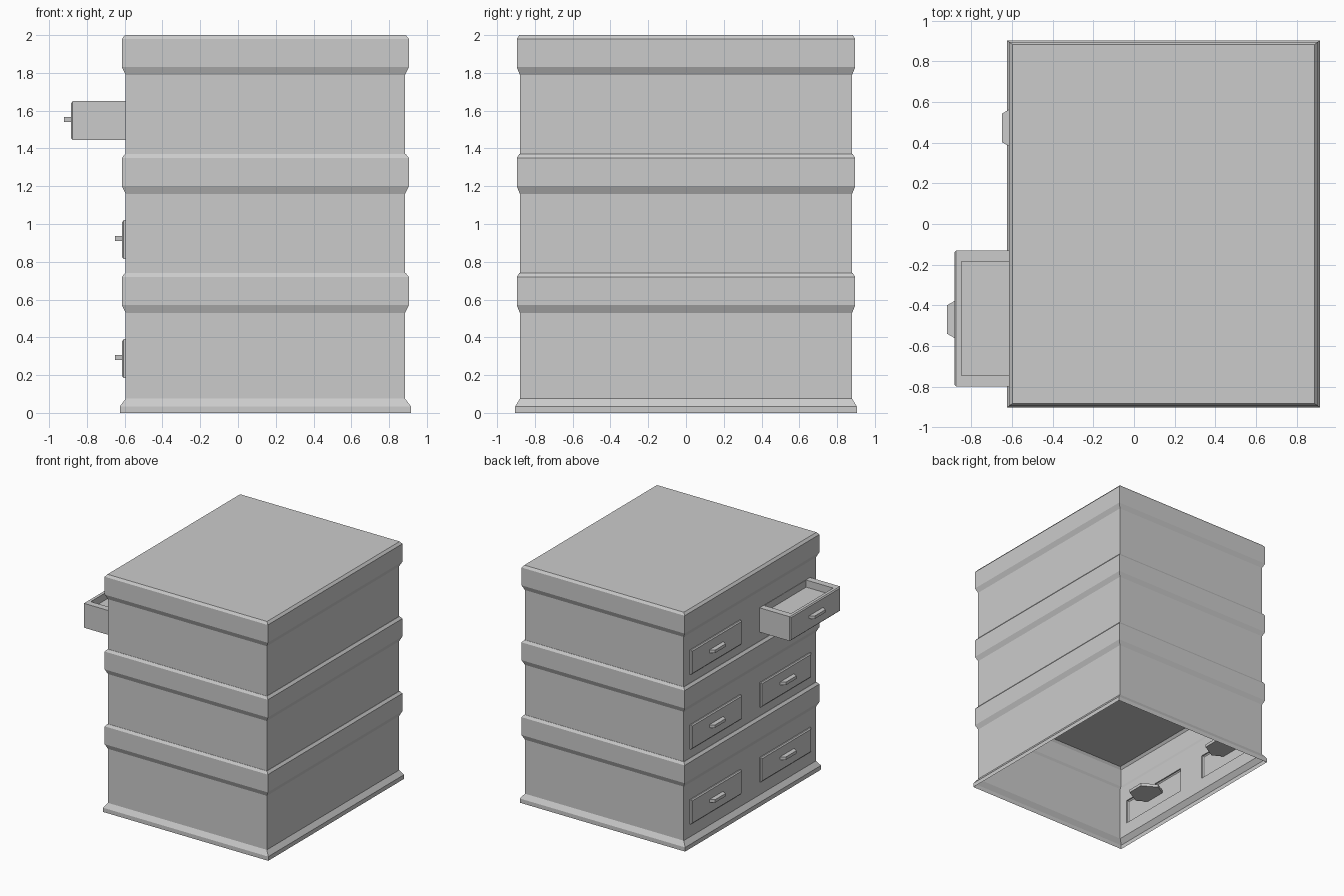
import bpy, bmesh

if "Cube" in bpy.data.objects:
    bpy.data.objects.remove(bpy.data.objects["Cube"])

WX0, WX1, WY = -0.595, 0.885, 0.88      # cabinet wall planes
TIER = 0.63                             # tier spacing
DRAWERS = [(-0.80, -0.13), (0.13, 0.80)]
DZ0, DZ1 = 0.185, 0.39                  # drawer heights within a tier
PULL = 0.27                             # how far the open drawer sticks out


def finish(bm, name):
    bmesh.ops.remove_doubles(bm, verts=bm.verts, dist=1e-5)
    me = bpy.data.meshes.new(name)
    bm.to_mesh(me)
    bm.free()
    ob = bpy.data.objects.new(name, me)
    bpy.context.collection.objects.link(ob)
    return ob


def face(bm, pts):
    bm.faces.new([bm.verts.new(p) for p in pts])


def loft(bm, rings, skip=(), cap=True):
    """Join rings of four points; skip holds (segment, side) pairs left open."""
    for s, (a, b) in enumerate(zip(rings, rings[1:])):
        for i in range(4):
            if (s, i) not in skip:
                j = (i + 1) % 4
                face(bm, (a[i], a[j], b[j], b[i]))
    if cap:
        face(bm, rings[-1])


def plan(o, z):
    """Horizontal rectangle, the wall outline grown by o."""
    x0, x1, y = WX0 - o, WX1 + o, WY + 0.8 * o
    return [(x0, -y, z), (x1, -y, z), (x1, y, z), (x0, y, z)]


def panel(x, y0, y1, z0, z1, inset=0):
    """Upright rectangle facing -x."""
    y0, y1, z0, z1 = y0 + inset, y1 - inset, z0 + inset, z1 - inset
    return [(x, y1, z0), (x, y0, z0), (x, y0, z1), (x, y1, z1)]


def tier_shell(k):
    """Moulded shell, open below, with two drawer openings on the -x side."""
    h = k * TIER
    bm = bmesh.new()
    foot = [(0.03, 0), (0.03, 0.035), (0, 0.075)] if k == 0 else [(0, 0.74)]
    z0, z1 = (0.075 if k == 0 else 0.11 + h), 0.53 + h
    prof = [(o, z if k == 0 else z - 0.63 + h) for o, z in foot]
    prof[-1] = (0, z0)
    prof += [(0, z1), (0.02, 0.57 + h), (0.02, 0.72 + h), (0.003, 0.74 + h)]
    loft(bm, [plan(o, z) for o, z in prof], skip={(len(foot) - 1, 3)})
    ys = [-WY, *DRAWERS[0], *DRAWERS[1], WY]
    zs = [z0, DZ0 + h, DZ1 + h, z1]
    for i in range(5):
        for j in range(3):
            if not (j == 1 and i in (1, 3)):
                face(bm, panel(WX0, ys[i], ys[i + 1], zs[j], zs[j + 1]))
    finish(bm, f"tier_shell_{k + 1}")


def drawer(k, n, is_open):
    y0, y1 = DRAWERS[n]
    z0, z1 = DZ0 + k * TIER, DZ1 + k * TIER
    d = PULL if is_open else 0
    bm = bmesh.new()
    xf = WX0 - 0.01 - d
    loft(bm, [panel(WX0, y0, y1, z0, z1), panel(xf, y0, y1, z0, z1),
              panel(WX0 - 0.018 - d, y0, y1, z0, z1, 0.009)],
         skip={(0, 2)} if is_open else ())
    if is_open:
        # rim, inner walls and floor
        def flat(x0, x1, a, b, z):
            return [(x0, a, z), (x1, a, z), (x1, b, z), (x0, b, z)]
        loft(bm, [flat(xf, WX0, y0, y1, z1),
                  flat(-0.85, WX0 - 0.003, y0 + 0.055, y1 - 0.055, z1),
                  flat(-0.85, WX0 - 0.003, y0 + 0.055, y1 - 0.055, z1 - 0.06)])
    finish(bm, f"drawer_{k + 1}_{n + 1}")

    # six-sided handle plate pushed through the drawer front
    bm = bmesh.new()
    bmesh.ops.create_cone(bm, cap_ends=True, segments=6, radius1=0.14,
                          radius2=0.14, depth=0.025)
    # turn so a flat edge faces -x
    if max(v.co.x for v in bm.verts) > 0.13:
        for v in bm.verts:
            v.co.x, v.co.y = -v.co.y, v.co.x
    tip = -0.65 - d
    bmesh.ops.translate(bm, verts=bm.verts,
                        vec=(tip + 0.121, (y0 + y1) / 2 - (0.005 if n == 0 else -0.008),
                             0.293 + k * TIER))
    finish(bm, f"handle_{k + 1}_{n + 1}")


for k in range(3):
    tier_shell(k)
    for n in range(2):
        drawer(k, n, k == 2 and n == 0)
